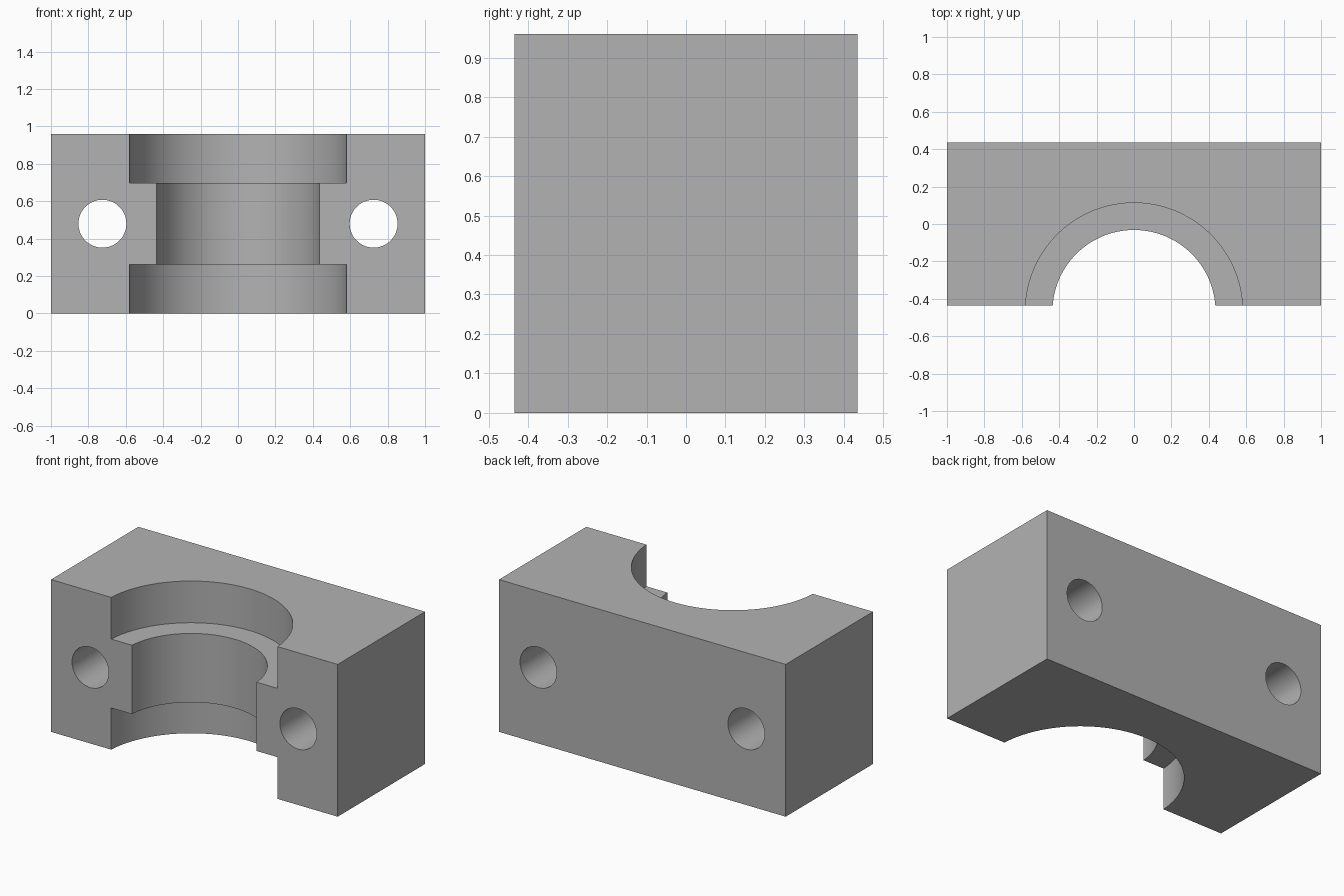
import bpy
from math import radians

if "Cube" in bpy.data.objects:
    bpy.data.objects.remove(bpy.data.objects["Cube"], do_unlink=True)

WIDTH, DEPTH, HEIGHT = 2.0, 0.87, 0.96
BORE_Y = -0.468            # bore axis sits just outside the front face
MID = HEIGHT / 2

grey = bpy.data.materials.new("plain grey")
grey.use_nodes = True
colour = (0.448, 0.448, 0.448, 1)
grey.diffuse_color = colour
grey.node_tree.nodes["Principled BSDF"].inputs["Base Color"].default_value = colour

# Solid block
bpy.ops.mesh.primitive_cube_add(size=1, location=(0, 0, MID))
block = bpy.context.object
block.name = "clamp_block"
block.scale = (WIDTH, DEPTH, HEIGHT)
bpy.ops.object.transform_apply(location=True, rotation=False, scale=True)
block.data.materials.append(grey)


def cut_cylinder(radius, length, location, tilt=0, sides=128):
    """Cut a round hole in the block."""
    bpy.ops.mesh.primitive_cylinder_add(
        vertices=sides, radius=radius, depth=length,
        location=location, rotation=(radians(tilt), 0, 0))
    cutter = bpy.context.object
    cutter.hide_render = True
    cutter.data.materials.append(grey)
    bpy.context.view_layer.objects.active = block
    cut = block.modifiers.new("cut", 'BOOLEAN')
    cut.operation = 'DIFFERENCE'
    cut.solver = 'EXACT'
    cut.object = cutter
    bpy.ops.object.modifier_apply(modifier=cut.name)
    bpy.data.objects.remove(cutter, do_unlink=True)


# Half-round bore, with a wider recess at each end
cut_cylinder(0.436, 2, (0, BORE_Y, MID))
for z in (0, HEIGHT):
    cut_cylinder(0.581, 0.526, (0, BORE_Y, z))

# Bolt holes, front to back
for side in (-1, 1):
    cut_cylinder(0.128, 2, (side * 0.725, 0, MID), tilt=90, sides=64)

# Smooth bores with crisp edges
bpy.ops.object.select_all(action='DESELECT')
block.select_set(True)
bpy.context.view_layer.objects.active = block
bpy.ops.object.shade_smooth_by_angle(angle=radians(30))
